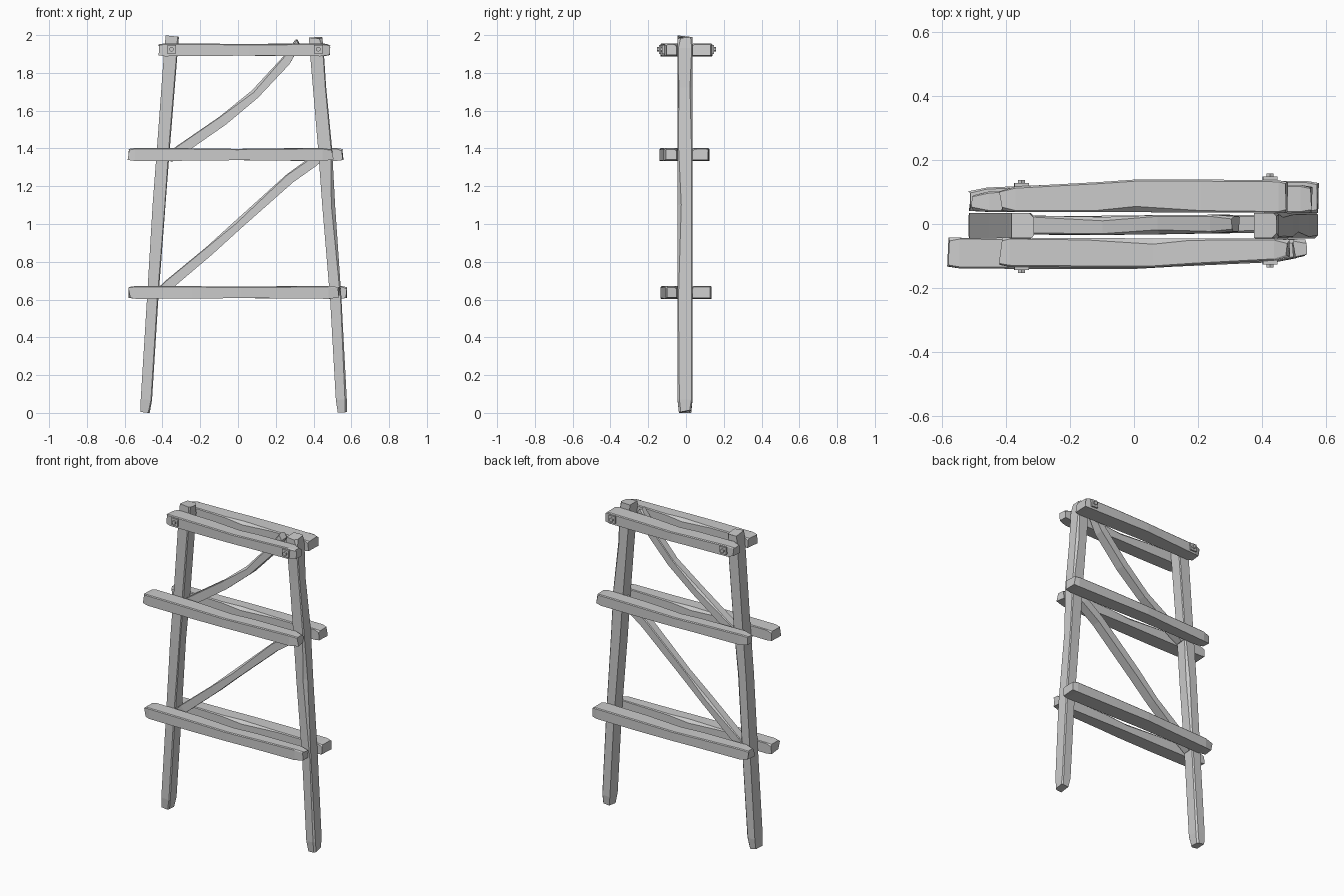
import bpy, bmesh, math, random
from mathutils import Vector

random.seed(4)


def beam(name, stations):
    """Loft a hewn timber; station = (x, y, z, height, depth, chamfer_a, chamfer_b).
    Sections lie across the overall run, with depth along y."""
    first, last = Vector(stations[0][:3]), Vector(stations[-1][:3])
    run = last - first
    run.y = 0
    run.normalize()
    side = Vector((0, 1, 0))
    up = run.cross(side)
    if up.z < 0 or (abs(up.z) < 0.3 and up.x < 0):
        up = -up
    bm = bmesh.new()
    rings = []
    for i, (x, y, z, h, d, a, b) in enumerate(stations):
        h, d = h / 2, d / 2
        profile = [(-h, -d), (h - b, -d), (h, -d + b), (h, d - a), (h - a, d), (-h, d)]
        end = i in (0, len(stations) - 1)
        ring = []
        for p, q in profile:
            co = Vector((x, y, z)) + up * p + side * q
            if end:
                co += run * random.uniform(-0.007, 0.007)
            ring.append(bm.verts.new(co))
        rings.append(ring)
    n = len(rings[0])
    for r, s in zip(rings, rings[1:]):
        for k in range(n):
            bm.faces.new((r[k], r[(k + 1) % n], s[(k + 1) % n], s[k]))
    bm.faces.new(rings[0])
    bm.faces.new(rings[-1])
    bmesh.ops.recalc_face_normals(bm, faces=bm.faces)
    mesh = bpy.data.meshes.new(name)
    bm.to_mesh(mesh)
    bm.free()
    obj = bpy.data.objects.new(name, mesh)
    bpy.context.collection.objects.link(obj)
    return obj


# Two leaning legs with tapered feet and chipped tops
beam("left_leg", [
    (-0.492, -0.005, 0.007, 0.050, 0.065, 0.010, 0.008),
    (-0.485, -0.005, 0.070, 0.060, 0.080, 0.010, 0.006),
    (-0.452, -0.005, 0.60, 0.060, 0.080, 0.006, 0.006),
    (-0.418, -0.005, 1.10, 0.068, 0.080, 0.016, 0.004),
    (-0.395, -0.004, 1.40, 0.068, 0.078, 0.005, 0.006),
    (-0.354, -0.005, 1.93, 0.072, 0.080, 0.005, 0.005),
    (-0.348, -0.005, 1.99, 0.070, 0.078, 0.014, 0.008)])
beam("right_leg", [
    (0.552, -0.005, 0.007, 0.048, 0.065, 0.008, 0.010),
    (0.547, -0.005, 0.070, 0.058, 0.080, 0.006, 0.010),
    (0.518, -0.005, 0.60, 0.060, 0.080, 0.006, 0.005),
    (0.480, -0.005, 1.10, 0.068, 0.080, 0.005, 0.020),
    (0.461, -0.005, 1.40, 0.074, 0.080, 0.006, 0.006),
    (0.432, -0.004, 1.72, 0.070, 0.078, 0.014, 0.005),
    (0.416, -0.005, 1.93, 0.074, 0.080, 0.005, 0.005),
    (0.411, -0.005, 1.985, 0.070, 0.078, 0.010, 0.016)])


def rail(name, facing, x0, x1, z, outer):
    """Horizontal rail; facing 1 = front, -1 = back (half-turn of the front one)."""
    inner = 0.043 if facing == 1 else 0.035
    length = x1 - x0
    rows = [  # fraction along, outer inset, inner inset, height, chamfer
        (0.00, 0.008, 0.000, 0.058, 0.010),
        (0.03, 0.002, 0.000, 0.068, 0.004),
        (0.30, 0.000, 0.001, 0.066, 0.006),
        (0.53, 0.000, 0.002, 0.060, 0.018),
        (0.66, 0.008, 0.002, 0.062, 0.006),
        (0.95, 0.022, 0.003, 0.068, 0.004),
        (1.00, 0.034, 0.006, 0.054, 0.012)]
    out = []
    for f, o, i, h, c in rows:
        a, b = outer - o, inner + i
        out.append((facing * (x0 + f * length), -facing * (a + b) / 2, z,
                    h, a - b, c if facing == 1 else 0.005, 0.005 if facing == 1 else c))
    beam(name, out)


# Paired rails at three heights
for label, z, front, back in (
        ("lower", 0.638, (-0.575, 0.535, 0.134), (-0.577, 0.515, 0.136)),
        ("middle", 1.368, (-0.578, 0.500, 0.141), (-0.553, 0.505, 0.124)),
        ("top", 1.922, (-0.416, 0.482, 0.136), (-0.478, 0.415, 0.139))):
    rail(label + "_front_rail", 1, front[0], front[1], z, front[2])
    rail(label + "_back_rail", -1, back[0], back[1], z, back[2])

# Crooked diagonal braces between the rails
beam("lower_brace", [
    (-0.420, -0.003, 0.630, 0.050, 0.045, 0.006, 0.006),
    (-0.370, -0.003, 0.676, 0.054, 0.058, 0.004, 0.004),
    (-0.150, -0.005, 0.860, 0.050, 0.060, 0.012, 0.004),
    (-0.005, -0.003, 0.992, 0.050, 0.060, 0.004, 0.014),
    (0.275, 0.000, 1.242, 0.054, 0.058, 0.005, 0.005),
    (0.395, 0.000, 1.328, 0.056, 0.056, 0.004, 0.008),
    (0.440, 0.000, 1.362, 0.050, 0.045, 0.008, 0.006)])
beam("upper_brace", [
    (-0.370, -0.003, 1.345, 0.050, 0.045, 0.006, 0.006),
    (-0.305, -0.003, 1.392, 0.056, 0.058, 0.004, 0.004),
    (-0.080, -0.006, 1.548, 0.054, 0.056, 0.012, 0.004),
    (0.090, -0.002, 1.688, 0.050, 0.060, 0.004, 0.014),
    (0.255, 0.000, 1.865, 0.052, 0.058, 0.005, 0.006),
    (0.318, 0.000, 1.962, 0.040, 0.048, 0.008, 0.008)])


def bolt(name, x, y, z):
    """Square washer with a hexagonal bolt head, facing away from the frame."""
    out = math.copysign(1, y)
    for part, sides, radius, depth, offset in (
            ("washer", 4, 0.032, 0.012, 0.003), ("bolt", 6, 0.013, 0.014, 0.012)):
        bpy.ops.mesh.primitive_cylinder_add(
            vertices=sides, radius=radius, depth=depth,
            location=(x, y + out * offset, z), rotation=(math.pi / 2, 0, 0))
        obj = bpy.context.object
        obj.name = name + "_" + part
        if sides == 4:
            obj.rotation_euler = (math.pi / 2, math.radians(48), 0)


# Bolts through the top rails into the legs
bolt("front_left", -0.352, -0.135, 1.925)
bolt("front_right", 0.425, -0.117, 1.925)
bolt("back_left", -0.352, 0.119, 1.925)
bolt("back_right", 0.425, 0.139, 1.925)
